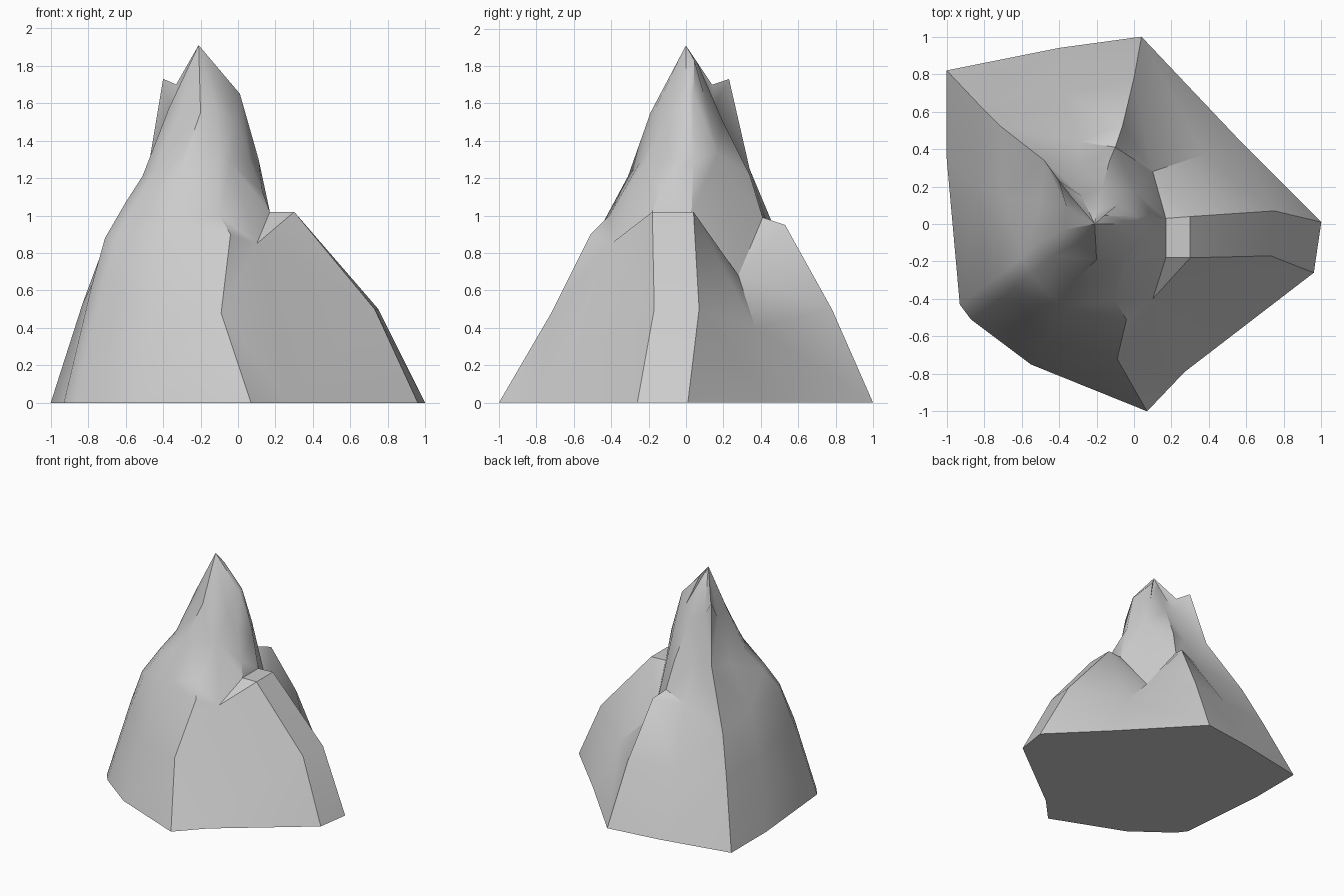
import bpy
import bmesh
import math

# Remove the default object
default_cube = bpy.data.objects.get("Cube")
if default_cube:
    bpy.data.objects.remove(default_cube, do_unlink=True)


def make_material(name, color):
    material = bpy.data.materials.new(name)
    material.use_nodes = True
    material.diffuse_color = color
    shader = next(n for n in material.node_tree.nodes if n.type == "BSDF_PRINCIPLED")
    shader.inputs["Base Color"].default_value = color
    shader.inputs["Roughness"].default_value = 0.9
    return material


mesh_builder = bmesh.new()
summit = mesh_builder.verts.new((-.21, 0, 1.91))
ridges = []


def add_ridge(*points):
    """Crest line from the foot of the rock up to the shared summit."""
    ridges.append([mesh_builder.verts.new(p) for p in points] + [summit])


def stretch_face(lower, upper):
    """Zip two neighbouring crest lines together along the shortest diagonals."""
    i = j = 0
    while i < len(lower) - 1 or j < len(upper) - 1:
        step_lower = step_upper = math.inf
        if i < len(lower) - 1:
            step_lower = (lower[i + 1].co - upper[j].co).length
        if j < len(upper) - 1:
            step_upper = (upper[j + 1].co - lower[i].co).length
        if step_lower <= step_upper:
            corners = (lower[i], upper[j], lower[i + 1])
            i += 1
        else:
            corners = (lower[i], upper[j], upper[j + 1])
            j += 1
        if len(set(corners)) == len(corners):
            mesh_builder.faces.new(corners)


# East spur, back edge, with its flat shelf below the spire
add_ridge((1, .01, 0), (.75, .07, .5), (.3, .04, 1.02), (.17, .03, 1.02),
          (.11, .04, 1.3), (.01, .04, 1.65), (-.16, .045, 1.83))

# North-east gully, a deep notch between the spur and the north shoulder
add_ridge((.57, .44, 0), (.37, .37, .4), (.1, .28, .68), (.01, .17, 1.33),
          (-.08, .11, 1.6))

# North shoulder
add_ridge((.04, 1, 0), (0, .78, .5), (-.06, .53, .95), (-.1, .41, .99),
          (-.13, .34, 1.22), (-.17, .19, 1.52), (-.2, .06, 1.82))

# North-west hollow
add_ridge((-.4, .94, 0), (-.37, .7, .5), (-.3, .44, .93), (-.28, .3, 1.22),
          (-.28, .15, 1.58))

# North-west ridge, ending in a small horn
add_ridge((-1, .82, 0), (-.83, .64, .5), (-.71, .52, .82), (-.48, .34, 1.25),
          (-.4, .23, 1.73), (-.33, .14, 1.7))

# West slope
add_ridge((-1, .35, 0), (-.83, .2, .53), (-.7, .14, .88), (-.5, .12, 1.21),
          (-.36, .09, 1.55))

# South-west ridge, back edge and front edge
add_ridge((-.93, -.43, 0), (-.78, -.32, .63), (-.71, -.27, .88),
          (-.6, -.18, 1.07), (-.51, -.1, 1.21), (-.37, -.03, 1.57))
add_ridge((-.87, -.51, 0), (-.73, -.41, .6), (-.64, -.34, .9),
          (-.55, -.27, 1.07), (-.44, -.17, 1.25), (-.3, -.1, 1.57))

# South wall
add_ridge((-.55, -.75, 0), (-.46, -.62, .5), (-.38, -.45, .95),
          (-.32, -.31, 1.21), (-.2, -.19, 1.55))

# South prow
add_ridge((.07, -1, 0), (-.09, -.72, .48), (-.04, -.51, .9),
          (-.1, -.41, 1), (-.1, -.25, 1.28), (-.12, -.16, 1.58))

# South-east wall, folding up into the spire
add_ridge((.27, -.79, 0), (.1, -.4, .85), (-.04, -.22, 1.28),
          (-.01, -.12, 1.5))

# East spur, front edge
add_ridge((.96, -.26, 0), (.73, -.17, .5), (.3, -.18, 1.02), (.17, -.18, 1.02),
          (.13, -.14, 1.13), (.06, -.08, 1.3), (.01, 0, 1.65))

# Close the flanks all the way round, then the underside
for index, ridge in enumerate(ridges):
    stretch_face(ridge, ridges[(index + 1) % len(ridges)])
mesh_builder.faces.new([ridge[0] for ridge in ridges])
bmesh.ops.recalc_face_normals(mesh_builder, faces=mesh_builder.faces[:])

rock_mesh = bpy.data.meshes.new("mountain_rock")
mesh_builder.to_mesh(rock_mesh)
mesh_builder.free()
rock = bpy.data.objects.new("mountain_rock", rock_mesh)
bpy.context.collection.objects.link(rock)
rock_mesh.materials.append(make_material("pale grey stone", (.6, .6, .6, 1)))

# Soft slopes with crisp crests
bpy.ops.object.select_all(action="DESELECT")
rock.select_set(True)
bpy.context.view_layer.objects.active = rock
bpy.ops.object.shade_smooth_by_angle(angle=math.radians(35))
